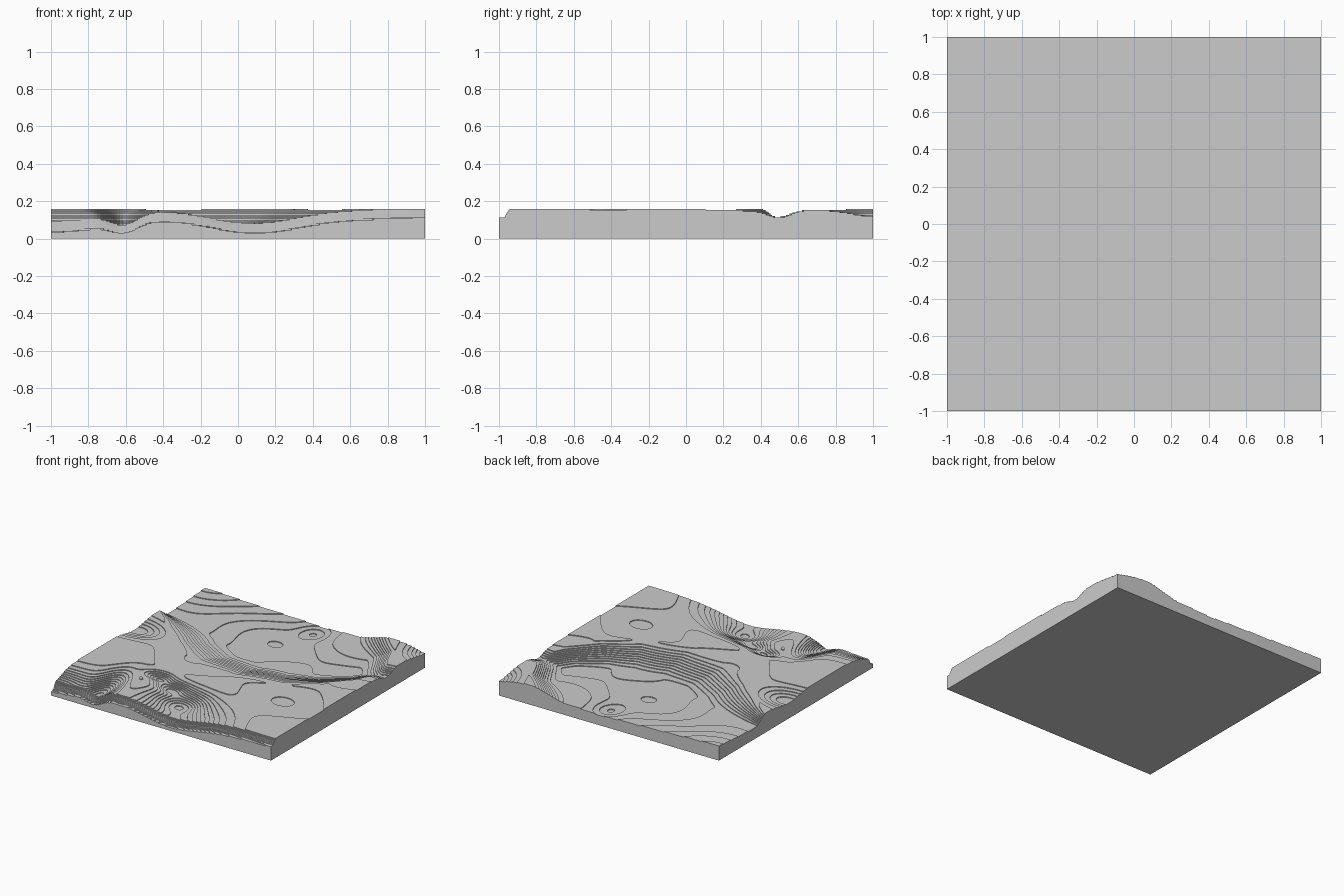
import bpy
import bmesh
import math
from mathutils import Vector

cube = bpy.data.objects.get("Cube")
if cube:
    bpy.data.objects.remove(cube)

TOP = 0.16
LEVELS = 24
STEP = TOP / LEVELS
CELLS = 130

# Rim of the large basin, from the west edge round to the back edge
RIM = [Vector(p) for p in (
    (-1.2, .56), (-1, .39), (-.8, .2), (-.6, .02), (-.3, -.16), (.1, -.25),
    (.5, -.16), (.75, .04), (.92, .3), (.97, .48), (.92, .66), (.85, .84), (.62, 1.1))]

# Hollows and rises: x, y, x radius, y radius, height change
BUMPS = (
    (.08, -1, .32, .3, -.075),       # front valley
    (-.02, -.72, .2, .14, -.055),    # valley head
    (-.36, -.51, .11, .06, -.04),    # gully behind the knoll
    (-.2, -.59, .13, .07, -.045),    # gully mouth
    (-1, -1, .35, .17, -.075),       # front left slope
    (-.61, -.88, .1, .26, -.06),     # west gully
    (-.95, .08, .2, .15, -.03),      # west saddle
    (1, .5, .12, .09, -.04),         # east notch
    (1.05, 1.02, .16, .2, -.04),     # back corner slope
    (-1, 1, .4, .4, .035),           # rise in the far corner
    (.08, .88, .12, .12, -.018),     # small dent in the basin
)


def smooth(t):
    t = min(1, max(0, t))
    return t * t * (3 - 2 * t)


def rim_distance(x, y):
    """Distance inside the basin rim, zero outside it."""
    p = Vector((x, y))
    inside = False
    loop = RIM + [Vector((-1.2, 1.1))]
    for a, b in zip(loop, loop[1:] + loop[:1]):
        if (a.y > y) != (b.y > y) and x < a.x + (y - a.y) * (b.x - a.x) / (b.y - a.y):
            inside = not inside
    if not inside:
        return 0
    best = 9
    for a, b in zip(RIM, RIM[1:]):
        t = min(1, max(0, (p - a).dot(b - a) / (b - a).length_squared))
        best = min(best, (p - a.lerp(b, t)).length)
    return best


def height(x, y):
    # plateau with a gentle ripple
    h = .154 + .008 * math.sin(4 * x + 3 * y) * math.cos(5 * y - 2 * x)
    # basin with steep ends and a long southern slope
    width = .1 + .35 * max(0, 1 - x * x) * (1 - .45 * smooth((y - .3) / .5))
    h -= (.08 - .012 * y) * smooth(rim_distance(x, y) / width)
    for cx, cy, rx, ry, dh in BUMPS:
        h += dh * math.exp(-((x - cx) / rx) ** 2 - ((y - cy) / ry) ** 2)
    h = min(h, TOP - .0005)
    # lowered lip along the front
    h -= .052 * smooth((-.94 - y) / .035)
    return max(h, .025)


# Smooth terrain, cut along every contour
src = bmesh.new()
bmesh.ops.create_grid(src, x_segments=CELLS, y_segments=CELLS, size=1)
for v in src.verts:
    v.co.z = height(v.co.x, v.co.y)
bmesh.ops.triangulate(src, faces=src.faces[:])
for k in range(1, LEVELS):
    bmesh.ops.bisect_plane(src, geom=src.verts[:] + src.edges[:] + src.faces[:],
                           dist=1e-6, plane_co=(0, 0, k * STEP), plane_no=(0, 0, 1))
src.verts.index_update()

# Flatten each band into a terrace and wall the contours
out = bmesh.new()
cache = {}


def vert(v, level):
    key = (v.index, level)
    if key not in cache:
        cache[key] = out.verts.new((v.co.x, v.co.y, level * STEP))
    return cache[key]


def band(face):
    z = sum(v.co.z for v in face.verts) / len(face.verts)
    return min(LEVELS, int(z / STEP) + 1)


level_of = {f: band(f) for f in src.faces}
for f, level in level_of.items():
    out.faces.new([vert(v, level) for v in f.verts])
    for loop in f.loops:
        others = [g for g in loop.edge.link_faces if g != f]
        low = level_of[others[0]] if others else 0
        if low < level:
            a, b = loop.vert, loop.link_loop_next.vert
            out.faces.new((vert(a, low), vert(b, low), vert(b, level), vert(a, level)))

# Underside
out.faces.new([out.verts.new((x, y, 0)) for x, y in ((-1, -1), (-1, 1), (1, 1), (1, -1))])

mesh = bpy.data.meshes.new("terraced_terrain")
out.to_mesh(mesh)
out.free()
src.free()
terrain = bpy.data.objects.new("terraced_terrain", mesh)
bpy.context.collection.objects.link(terrain)

grey = bpy.data.materials.new("plain grey")
grey.use_nodes = True
colour = (.6, .6, .6, 1)
grey.diffuse_color = colour
grey.node_tree.nodes["Principled BSDF"].inputs["Base Color"].default_value = colour
mesh.materials.append(grey)
